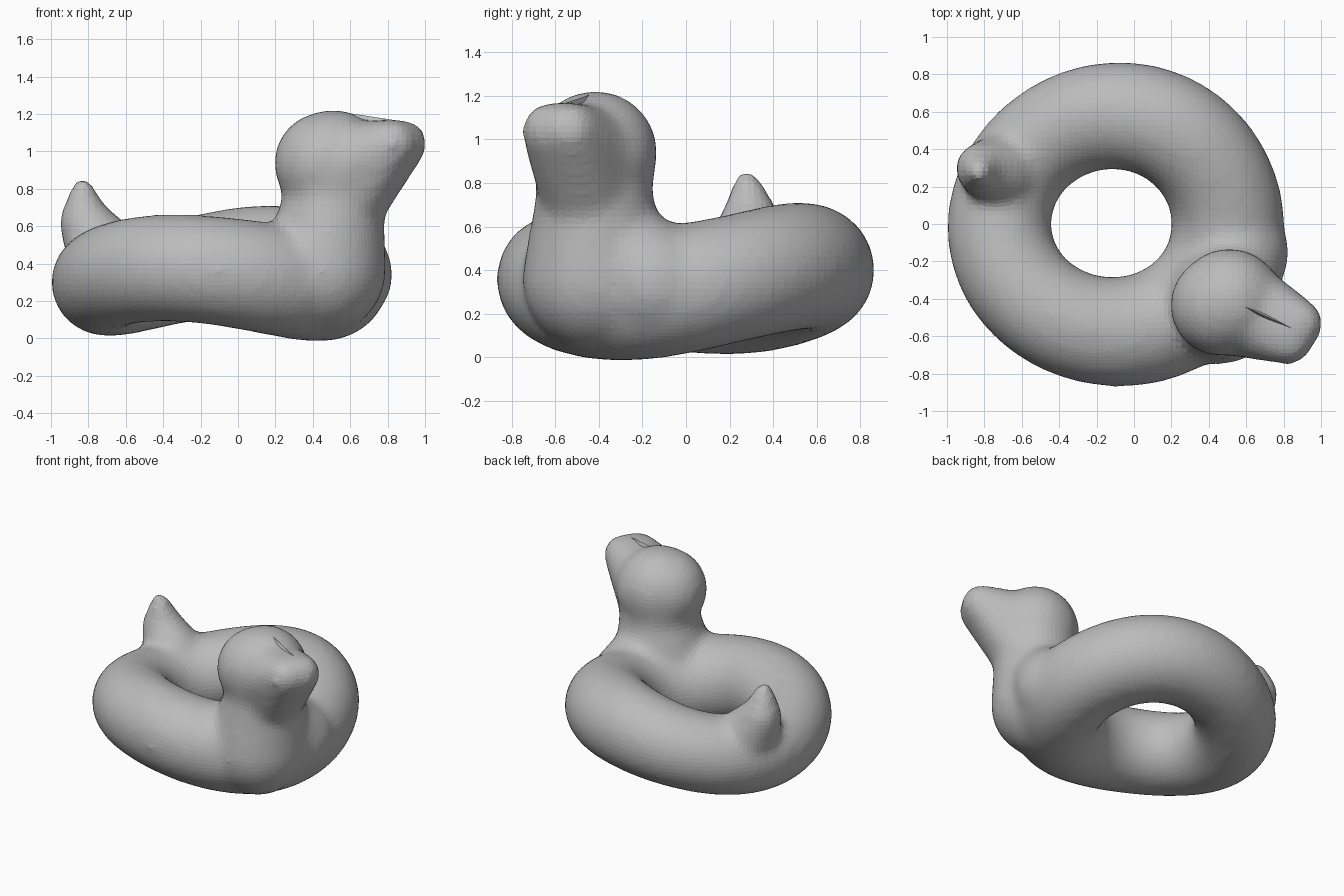
import bpy
import bmesh
from math import sin, cos, pi, radians
from mathutils import Vector, Matrix

cube = bpy.data.objects.get("Cube")
if cube:
    bpy.data.objects.remove(cube, do_unlink=True)

grey = bpy.data.materials.new("soft grey")
grey.use_nodes = True
colour = (0.5, 0.5, 0.5, 1)
grey.diffuse_color = colour
grey.node_tree.nodes["Principled BSDF"].inputs["Base Color"].default_value = colour


def add_hull(bm, *balls):
    """Closed skin stretched around balls given as (x, y, z, radius)."""
    shell = bmesh.new()
    for x, y, z, r in balls:
        bmesh.ops.create_uvsphere(shell, u_segments=24, v_segments=14, radius=r,
                                  matrix=Matrix.Translation((x, y, z)))
    out = bmesh.ops.convex_hull(shell, input=shell.verts)
    spare = {g for g in out["geom_interior"] + out["geom_unused"]
             if isinstance(g, bmesh.types.BMVert)}
    bmesh.ops.delete(shell, geom=list(spare), context="VERTS")
    mesh = bpy.data.meshes.new("shell")
    shell.to_mesh(mesh)
    shell.free()
    bm.from_mesh(mesh)
    bpy.data.meshes.remove(mesh)


def add_ring(bm, around=64, sides=24):
    """Inflated ring, dipping at chest and tail, fuller toward the chest."""
    loops = []
    for i in range(around):
        a = 2 * pi * i / around
        out = Vector((cos(a), sin(a), 0))
        swell = 0.018 * cos(a + pi / 4) ** 3
        height = 0.343 - 0.055 * cos(2 * (a + radians(25))) + 0.018 * sin(a) + 0.01 * cos(a)
        centre = Vector((-0.115 + (0.612 + swell) * cos(a), 0.008 + (0.578 + swell) * sin(a), height))
        r = 0.291 + 0.009 * cos(a) + 0.5 * swell
        loops.append([bm.verts.new(centre + r * (out * cos(t) + Vector((0, 0, sin(t)))))
                      for t in (2 * pi * j / sides for j in range(sides))])
    for i, loop in enumerate(loops):
        following = loops[(i + 1) % around]
        for j in range(sides):
            k = (j + 1) % sides
            bm.faces.new((loop[j], following[j], following[k], loop[k]))


def make_object(name, bm):
    bmesh.ops.recalc_face_normals(bm, faces=bm.faces)
    mesh = bpy.data.meshes.new(name)
    bm.to_mesh(mesh)
    bm.free()
    mesh.materials.append(grey)
    obj = bpy.data.objects.new(name, mesh)
    bpy.context.collection.objects.link(obj)
    return obj


# Body: ring, chest, neck, head, beak and tail fused into one skin
body = bmesh.new()
add_ring(body)
beak_tip = [(0.883, -0.53, 1.04, 0.13), (0.825, -0.625, 1.04, 0.13)]
neck = (0.51, -0.42, 0.72, 0.27)
add_hull(body, (0.455, -0.415, 0.36, 0.338), neck)
add_hull(body, (0.25, -0.52, 0.3, 0.27), (0.55, -0.15, 0.34, 0.28), (0.49, -0.41, 0.54, 0.25))
add_hull(body, neck, (0.49, -0.42, 0.9, 0.27))
add_hull(body, (0.465, -0.435, 0.937, 0.275), (0.51, -0.415, 0.937, 0.288))
add_hull(body, (0.5, -0.42, 0.88, 0.28), *beak_tip)
add_hull(body, (0.58, -0.45, 0.74, 0.22), *beak_tip)
tail_root = (-0.82, 0.295, 0.62, 0.14)
add_hull(body, (-0.72, 0.28, 0.46, 0.2), tail_root)
add_hull(body, tail_root, (-0.83, 0.28, 0.805, 0.06))
duck_float = make_object("duck_float", body)
remesh = duck_float.modifiers.new("fuse", "REMESH")
remesh.mode = "VOXEL"
remesh.voxel_size = 0.03
soften = duck_float.modifiers.new("soften", "SMOOTH")
soften.factor = 0.5
soften.iterations = 15

# Thin pinched seam from the crown down to the beak
seam = bmesh.new()
corners = [(0.52, -0.41, 1.215), (0.85, -0.56, 1.165), (0.66, -0.51, 1.12), (0.7, -0.46, 1.12)]
bmesh.ops.convex_hull(seam, input=[seam.verts.new(c) for c in corners])
make_object("crown_seam", seam)
